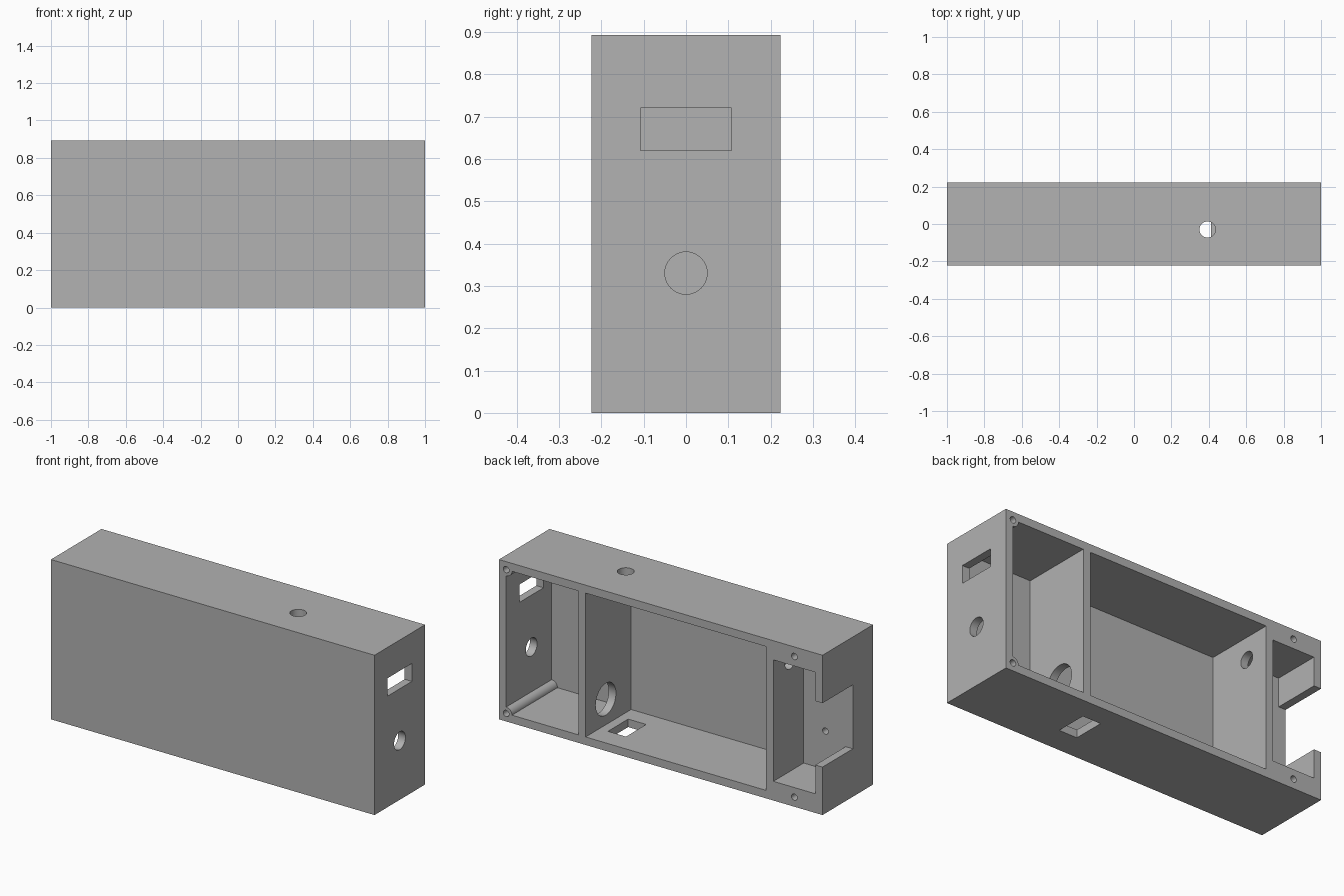
import bpy
import math
from mathutils import Matrix, Vector

if "Cube" in bpy.data.objects:
    bpy.data.objects.remove(bpy.data.objects["Cube"], do_unlink=True)

# Design units: the case is 224 x 50 x 100, scaled so its length is 2
UNIT = 1 / 112
LENGTH, DEPTH, HEIGHT, WALL = 224, 50, 100, 5
END, BACK = LENGTH / 2, DEPTH / 2
OVER = 2    # how far cutters poke out of the surface

AXIS_TURN = {
    "x": Matrix.Rotation(math.pi / 2, 4, "Y"),
    "y": Matrix.Rotation(math.pi / 2, 4, "X"),
    "z": Matrix.Identity(4),
}


def block(name, x, y, z):
    """Box given by its (low, high) extents on each axis."""
    bpy.ops.mesh.primitive_cube_add(size=1)
    ob = bpy.context.object
    ob.name = name
    size = [(b - a) * UNIT for a, b in (x, y, z)]
    mid = [(a + b) / 2 * UNIT for a, b in (x, y, z)]
    ob.data.transform(Matrix.Translation(mid) @ Matrix.Diagonal(size + [1]))
    return ob


def rod(name, axis, centre, radius, length, sides=40):
    """Cylinder along an axis."""
    bpy.ops.mesh.primitive_cylinder_add(
        vertices=sides, radius=radius * UNIT, depth=length * UNIT)
    ob = bpy.context.object
    ob.name = name
    ob.data.transform(Matrix.Translation(Vector(centre) * UNIT) @ AXIS_TURN[axis])
    return ob


def cut(target, cutter):
    """Subtract the cutter from the target and discard it."""
    bpy.ops.object.select_all(action="DESELECT")
    bpy.context.view_layer.objects.active = target
    target.select_set(True)
    mod = target.modifiers.new("cut", "BOOLEAN")
    mod.operation = "DIFFERENCE"
    mod.solver = "EXACT"
    mod.object = cutter
    bpy.ops.object.modifier_apply(modifier=mod.name)
    bpy.data.objects.remove(cutter, do_unlink=True)


def pocket(name, x, z, depth):
    """Cutter for a compartment open at the back."""
    return block(name, x, (BACK - depth, BACK + OVER), z)


# Outer case
case = block("enclosure", (-END, END), (-BACK, BACK), (0, HEIGHT))

# Compartments, from the left end to the right end
inner_z = (WALL, HEIGHT - WALL)
left_pocket = pocket("left_pocket", (57, END - WALL), inner_z, DEPTH - WALL)
for z in inner_z:   # round screw posts remain in the corners
    cut(left_pocket, rod("screw_post", "y", (END - WALL, 0, z), 4, DEPTH * 2))
cut(case, left_pocket)
cut(case, pocket("middle_pocket", (-73, 52), inner_z, DEPTH - WALL))
cut(case, pocket("right_pocket", (WALL - END, -78), (12, 88), 30))

# Notch in the right end wall, level with the right compartment floor
cut(case, pocket("end_notch", (-END - OVER, WALL - END + OVER), (30, 70), 30))

# Left end: connector slot and round port
cut(case, block("connector_slot", (END - WALL - 1, END + OVER), (-12, 12), (69.5, 80.7)))
cut(case, rod("round_port", "x", (END, 0, 37), 5.6, 14))

# Cable holes through the two dividing walls
cut(case, rod("large_cable_hole", "x", (54.5, 5, 21), 10, 8))
cut(case, rod("small_cable_hole", "x", (-75.5, 8.5, 81), 5, 8))

# Top button hole and bottom switch slot
cut(case, rod("button_hole", "z", (44, -3.3, HEIGHT), 4.8, 14))
cut(case, block("switch_slot", (33.5, 46), (-8.5, 11.5), (-OVER, WALL + 1)))

# Blind screw holes in the back rim and the right compartment floor
for x, inset in ((END - WALL, WALL), (-92.5, 6)):
    for z in (inset, HEIGHT - inset):
        cut(case, rod("screw_hole", "y", (x, BACK, z), 2, 30, 24))
cut(case, rod("floor_screw_hole", "y", (-93, BACK - 30, 36), 2, 20, 24))

# Material
grey = bpy.data.materials.new("plain grey")
grey.use_nodes = True
colour = (0.445, 0.445, 0.445, 1)
grey.diffuse_color = colour
grey.node_tree.nodes["Principled BSDF"].inputs["Base Color"].default_value = colour
case.data.materials.clear()
case.data.materials.append(grey)

bpy.ops.object.select_all(action="DESELECT")
case.select_set(True)
bpy.context.view_layer.objects.active = case
bpy.ops.object.shade_smooth_by_angle(angle=math.radians(30))
